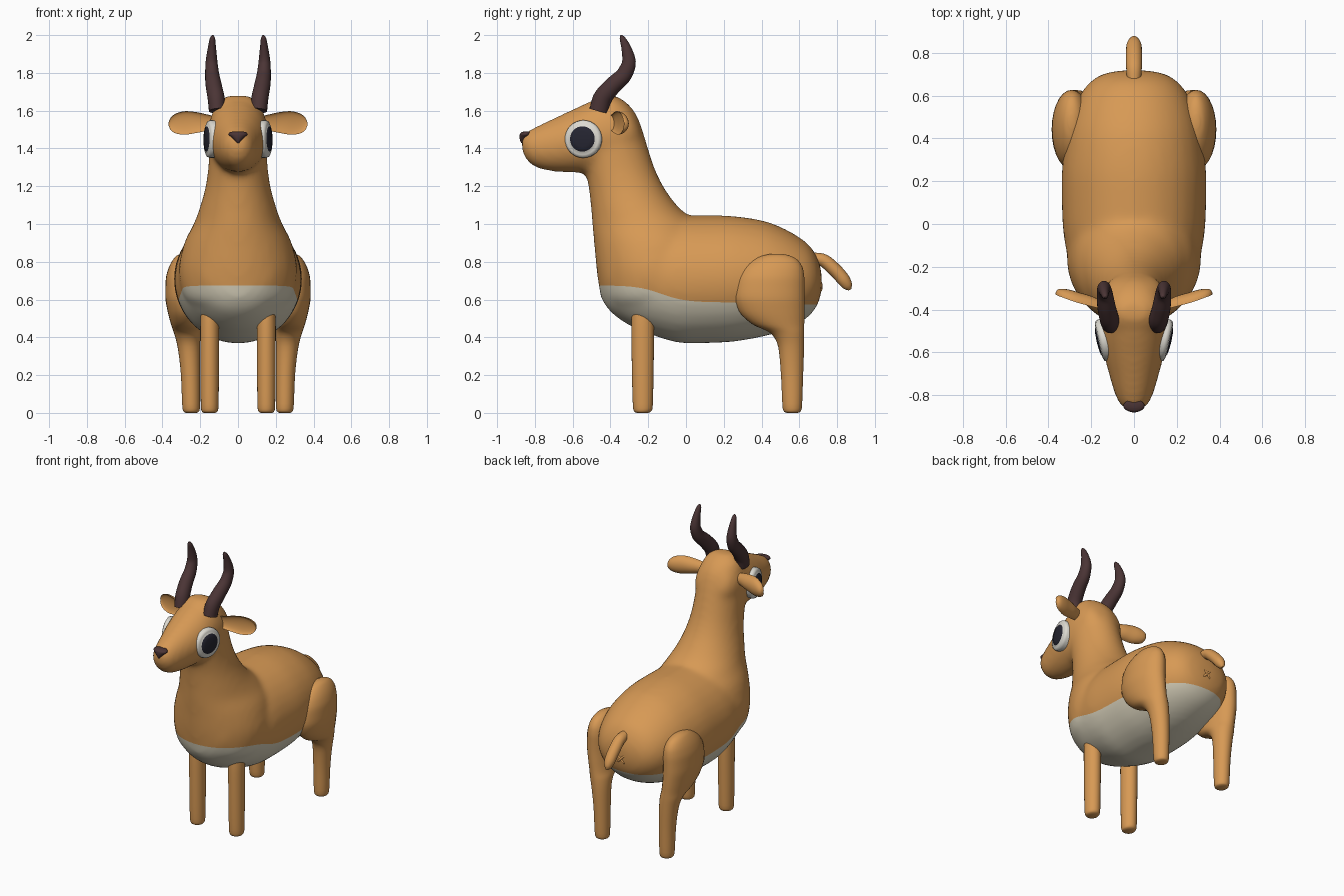
import bpy, bmesh, math
from mathutils import Vector, Matrix

if "Cube" in bpy.data.objects:
    bpy.data.objects.remove(bpy.data.objects["Cube"])


def material(name, rgb):
    m = bpy.data.materials.new(name)
    m.diffuse_color = (*rgb, 1)
    m.use_nodes = True
    m.node_tree.nodes["Principled BSDF"].inputs["Base Color"].default_value = m.diffuse_color
    return m


COAT = material("tan_coat", (0.68, 0.32, 0.09))
BELLY = material("cream_belly", (0.68, 0.63, 0.49))
HORN = material("dark_brown", (0.07, 0.035, 0.036))
WHITE = material("eye_white", (0.72, 0.70, 0.64))
PUPIL = material("pupil_black", (0.018, 0.018, 0.03))


def smooth_rows(rows, n=4):
    """Monotone spline through rows of numbers, n steps per span."""
    def slope(i, k):
        a = rows[i][k] - rows[i - 1][k] if i > 0 else None
        b = rows[i + 1][k] - rows[i][k] if i < len(rows) - 1 else None
        if a is None or b is None:
            return b if a is None else a
        return 2 * a * b / (a + b) if a * b > 0 else 0
    out = []
    for i in range(len(rows) - 1):
        for s in range(n):
            t = s / n
            row = []
            for k in range(len(rows[0])):
                p, q = rows[i][k], rows[i + 1][k]
                row.append(p * (2*t**3 - 3*t*t + 1) + slope(i, k) * (t**3 - 2*t*t + t)
                           + q * (3*t*t - 2*t**3) + slope(i + 1, k) * (t**3 - t*t))
            out.append(row)
    return out + [list(rows[-1])]


def skin(bm, rings):
    """Bridge closed rings of points and cap both ends."""
    vs = [[bm.verts.new(p) for p in r] for r in rings]
    n = len(vs[0])
    for a, b in zip(vs, vs[1:]):
        for i in range(n):
            j = (i + 1) % n
            bm.faces.new((a[i], a[j], b[j], b[i]))
    bm.faces.new(vs[0][::-1])
    bm.faces.new(vs[-1])


def finish(name, bm, mats, mirror=False, angle=50):
    bmesh.ops.recalc_face_normals(bm, faces=bm.faces)
    me = bpy.data.meshes.new(name)
    bm.to_mesh(me)
    bm.free()
    for m in mats:
        me.materials.append(m)
    me.shade_smooth()
    me.set_sharp_from_angle(angle=math.radians(angle))
    ob = bpy.data.objects.new(name, me)
    bpy.context.collection.objects.link(ob)
    if mirror:
        ob.modifiers.new("mirror", 'MIRROR')
    return ob


def slices(bm, axis, rows, sides=32):
    """Oval slices (t, lo, hi, x_lo, x_hi) stacked along y or z."""
    rings = []
    for t, lo, hi, x0, x1 in smooth_rows(rows):
        ring = []
        for i in range(sides):
            a = 2 * math.pi * i / sides
            x = (x0 + x1) / 2 + (x1 - x0) / 2 * math.cos(a)
            c = (lo + hi) / 2 + (hi - lo) / 2 * math.sin(a)
            ring.append((x, t, c) if axis == 'y' else (x, c, t))
        rings.append(ring)
    skin(bm, rings)


def tube(bm, rows, sides=20):
    """Tube through rows (x, y, z, x radius, other radius)."""
    rows = smooth_rows(rows, 5)
    pts = [Vector(r[:3]) for r in rows]
    rings = []
    for i, r in enumerate(rows):
        tan = (pts[min(i + 1, len(pts) - 1)] - pts[max(i - 1, 0)]).normalized()
        v = tan.cross(Vector((1, 0, 0))).normalized()
        u = v.cross(tan)
        rings.append([pts[i] + u * r[3] * math.cos(a) + v * r[4] * math.sin(a)
                      for a in (2 * math.pi * k / sides for k in range(sides))])
    skin(bm, rings)


def sym(rows):
    return [(t, lo, hi, -w, w) for t, lo, hi, w in rows]


# Torso, neck and head, fused into one smooth surface
bm = bmesh.new()
slices(bm, 'y', sym([
    (-.455, .62, .90, .08), (-.44, .59, .95, .14), (-.4, .535, .98, .205), (-.3, .463, 1.0, .265),
    (-.2, .42, 1.02, .30), (0, .367, 1.045, .335), (.2, .372, 1.045, .34),
    (.4, .402, 1.02, .32), (.5, .43, .985, .297), (.6, .475, .93, .255),
    (.66, .52, .88, .21), (.7, .58, .81, .15), (.718, .64, .75, .07)]))
slices(bm, 'z', sym([
    (.55, -.40, .0, .22), (.62, -.45, .1, .29), (.75, -.473, .15, .315), (.9, -.487, .14, .285),
    (1.0, -.497, .07, .235), (1.08, -.503, -.03, .205), (1.2, -.517, -.12, .172),
    (1.3, -.54, -.167, .158), (1.4, -.56, -.2, .153), (1.5, -.56, -.23, .15),
    (1.58, -.55, -.262, .14), (1.64, -.51, -.31, .115), (1.68, -.45, -.37, .06)]))
slices(bm, 'y', sym([
    (-.87, 1.39, 1.46, .03), (-.85, 1.345, 1.485, .062), (-.8, 1.30, 1.513, .088),
    (-.7, 1.277, 1.56, .118), (-.6, 1.272, 1.607, .143), (-.5, 1.27, 1.652, .158),
    (-.4, 1.28, 1.68, .16), (-.3, 1.34, 1.628, .14), (-.25, 1.40, 1.54, .1)]))
draft = finish("body_draft", bm, [COAT])
mod = draft.modifiers.new("fuse", 'REMESH')
mod.mode, mod.voxel_size = 'VOXEL', 0.018
mod = draft.modifiers.new("soften", 'SMOOTH')
mod.factor, mod.iterations = 0.5, 14
fused = bpy.data.meshes.new_from_object(
    draft.evaluated_get(bpy.context.evaluated_depsgraph_get()))
bpy.data.objects.remove(draft)


def above_belly(p):
    return p.z - (0.63 - 0.045 * math.tanh((p.y + 0.13) / 0.13) - 0.03 * max(0, p.y - 0.3))


# Cut the belly line into the body, then colour below it
bm = bmesh.new()
bm.from_mesh(fused)
line = []
for e in list(bm.edges):
    a, b = (above_belly(v.co) for v in e.verts)
    if a * b < 0:
        line.append(bmesh.utils.edge_split(e, e.verts[0], a / (a - b))[1])
bmesh.ops.connect_verts(bm, verts=line)
for f in bm.faces:
    f.material_index = int(above_belly(f.calc_center_median()) < 0)
finish("body", bm, [COAT, BELLY], angle=80)

# Front legs
bm = bmesh.new()
slices(bm, 'z', [
    (0, -.26, -.20, .12, .18), (.006, -.273, -.187, .11, .19), (.025, -.28, -.177, .104, .196),
    (.2, -.286, -.172, .101, .199), (.45, -.289, -.169, .1, .2), (.56, -.285, -.175, .105, .195)], 24)
finish("front_legs", bm, [COAT], True)

# Hind legs with broad thighs
bm = bmesh.new()
slices(bm, 'z', [
    (0, .535, .59, .22, .275), (.006, .52, .605, .208, .287), (.025, .512, .613, .202, .294),
    (.2, .503, .62, .2, .302), (.35, .488, .625, .2, .32), (.42, .45, .626, .2, .338),
    (.47, .35, .626, .2, .355), (.54, .28, .627, .2, .373), (.62, .255, .627, .2, .385),
    (.7, .265, .627, .2, .383), (.76, .295, .62, .21, .37), (.81, .355, .59, .235, .345),
    (.832, .405, .55, .255, .325), (.842, .45, .51, .275, .305)], 28)
finish("hind_legs", bm, [COAT], True)

# Horns
bm = bmesh.new()
tube(bm, [(.11, -.462, 1.60, .044, .05), (.115, -.445, 1.66, .045, .05),
          (.128, -.39, 1.73, .043, .046), (.137, -.325, 1.795, .037, .042),
          (.14, -.302, 1.86, .031, .036), (.138, -.316, 1.93, .022, .026),
          (.135, -.338, 1.985, .013, .014), (.134, -.344, 2.0, .004, .004)])
finish("horns", bm, [HORN], True)

# Ears, cupped towards the front
bm = bmesh.new()
rings = []
for x, y, z, d, h in smooth_rows([
        (.1, -.385, 1.535, .03, .03), (.16, -.375, 1.537, .042, .042), (.22, -.36, 1.537, .05, .055),
        (.28, -.343, 1.535, .05, .062), (.33, -.325, 1.532, .042, .052),
        (.357, -.315, 1.53, .028, .032), (.367, -.31, 1.53, .008, .01)]):
    ring = []
    for k in range(24):
        a = 2 * math.pi * k / 24
        depth = math.sin(a) * (1 if math.sin(a) > 0 else -0.4)
        ring.append((x, y - .02 + d * depth, z + h * math.cos(a)))
    rings.append(ring)
skin(bm, rings)
finish("ears", bm, [COAT], True)

# Eyes: shallow domes with a dark centre
bm = bmesh.new()
profile = [(.098, -.04), (.1, -.004), (.096, .008), (.084, .014), (.067, .016),
           (.065, .019), (.04, .023), (.004, .025)]
skin(bm, [[(r * math.cos(2 * math.pi * k / 32), r * math.sin(2 * math.pi * k / 32), h)
           for k in range(32)] for r, h in profile])
for f in bm.faces:
    c = f.calc_center_median()
    f.material_index = int(c.z > .0165)
facing = Vector((1, -.23, .02)).to_track_quat('Z', 'Y').to_matrix().to_4x4()
bmesh.ops.transform(bm, matrix=Matrix.Translation((.15, -.545, 1.45)) @ facing, verts=bm.verts)
finish("eyes", bm, [WHITE, PUPIL], True)

# Nose: a rounded wedge, wide at the top
bm = bmesh.new()
slices(bm, 'z', sym([
    (1.428, -.872, -.85, .006), (1.44, -.878, -.84, .016), (1.46, -.881, -.83, .035),
    (1.474, -.88, -.82, .05), (1.484, -.873, -.82, .046), (1.489, -.86, -.825, .03)]), 20)
finish("nose", bm, [HORN])

# Tail
bm = bmesh.new()
tube(bm, [(0, .66, .82, .03, .03), (0, .72, .81, .036, .034), (0, .78, .765, .038, .036),
          (0, .83, .71, .036, .035), (0, .856, .672, .024, .026), (0, .868, .652, .007, .008)])
finish("tail", bm, [COAT])

# Small crossed folds below the tail
bm = bmesh.new()
for s in (-1, 1):
    turn = Matrix.Translation((0, .714, .67)) @ Matrix.Rotation(s * math.pi / 4, 4, 'Y')
    bmesh.ops.create_uvsphere(bm, u_segments=12, v_segments=8, radius=1,
                              matrix=turn @ Matrix.Diagonal((.009, .009, .04, 1)))
finish("rump_folds", bm, [COAT])
